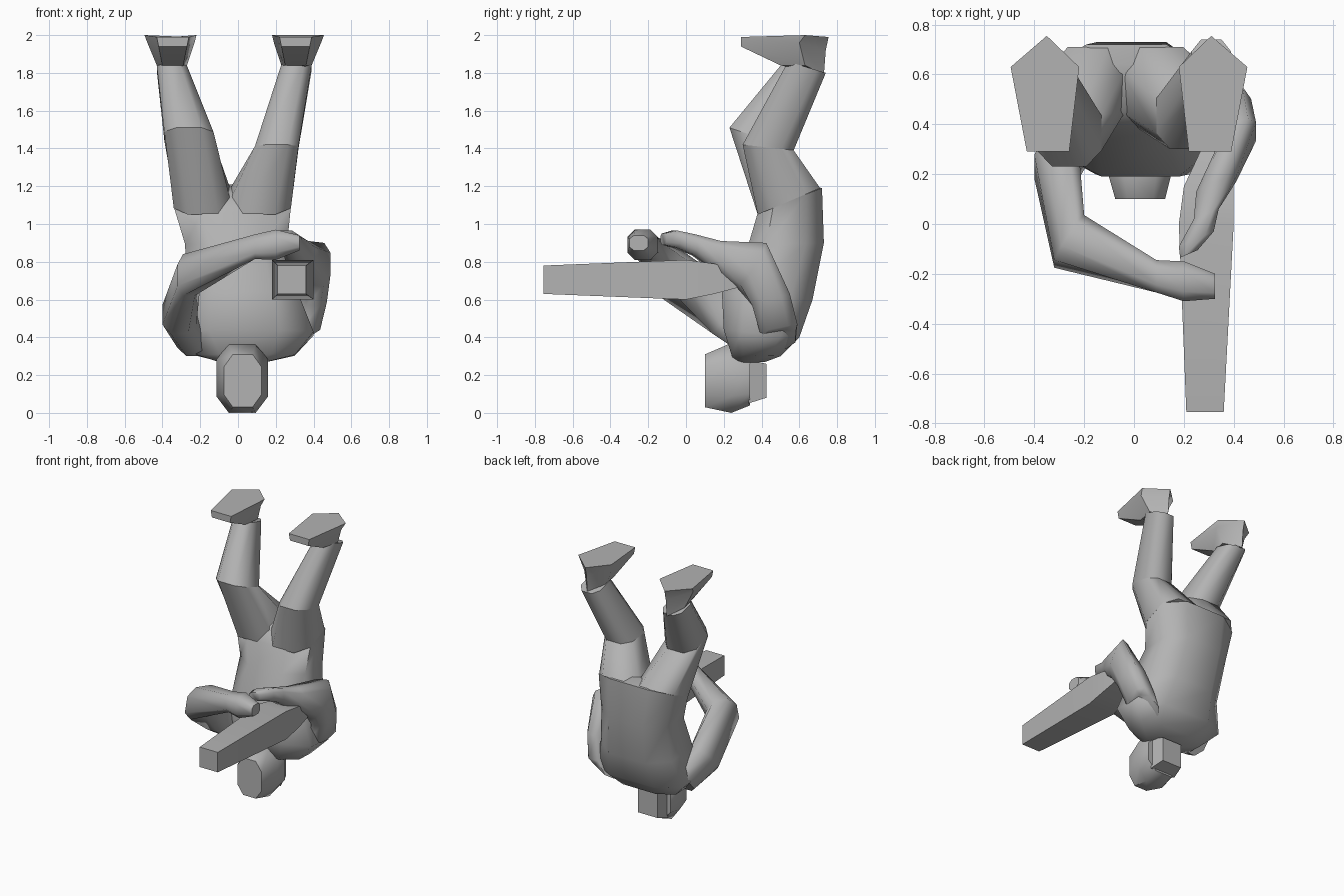
import bpy, bmesh, math
from mathutils import Vector

if "Cube" in bpy.data.objects:
    bpy.data.objects.remove(bpy.data.objects["Cube"])

grey = bpy.data.materials.new("plain_grey")
grey.diffuse_color = (0.45, 0.45, 0.45, 1)
grey.use_nodes = True
grey.node_tree.nodes["Principled BSDF"].inputs["Base Color"].default_value = grey.diffuse_color

K = 0.52
OCT = [(1, -K), (1, K), (K, 1), (-K, 1), (-1, K), (-1, -K), (-K, -1), (K, -1)]
QUAD = [(1, -1), (1, 1), (-1, 1), (-1, -1)]


def loft(name, rings, angle=60):
    """Skin a list of point rings into one closed, capped mesh."""
    bm = bmesh.new()
    loops = [[bm.verts.new(p) for p in r] for r in rings]
    n = len(loops[0])
    for a, b in zip(loops, loops[1:]):
        for i in range(n):
            j = (i + 1) % n
            bm.faces.new((a[i], a[j], b[j], b[i]))
    bm.faces.new(loops[0][::-1])
    bm.faces.new(loops[-1])
    bmesh.ops.recalc_face_normals(bm, faces=bm.faces[:])
    me = bpy.data.meshes.new(name)
    bm.to_mesh(me)
    bm.free()
    me.materials.append(grey)
    ob = bpy.data.objects.new(name, me)
    bpy.context.collection.objects.link(ob)
    bpy.ops.object.select_all(action='DESELECT')
    ob.select_set(True)
    bpy.context.view_layer.objects.active = ob
    bpy.ops.object.shade_smooth_by_angle(angle=math.radians(angle))
    return ob


def ring(c, u, v, shape=OCT):
    c, u, v = Vector(c), Vector(u), Vector(v)
    return [c + u * a + v * b for a, b in shape]


def level(x0, x1, yf, yb, zf, zb):
    """Roughly horizontal section, tilted from front height to back height."""
    return ring(((x0 + x1) / 2, (yf + yb) / 2, (zf + zb) / 2),
                ((x1 - x0) / 2, 0, 0), (0, (yb - yf) / 2, (zb - zf) / 2))


def upright(y, x0, x1, z0, z1, shape=OCT):
    """Section facing forward."""
    return ring(((x0 + x1) / 2, y, (z0 + z1) / 2),
                ((x1 - x0) / 2, 0, 0), (0, 0, (z1 - z0) / 2), shape)


# Torso, shoulders at the bottom and hips on top
loft("torso", [
    level(-.08, .12, .26, .42, .26, .27),
    level(-.22, .30, .24, .50, .31, .30),
    level(-.33, .40, .20, .60, .44, .40),
    level(-.27, .32, .19, .67, .64, .60),
    level(-.28, .26, .33, .73, .89, .90),
    level(-.34, .28, .38, .72, 1.06, 1.19),
    level(-.17, .10, .45, .64, 1.16, 1.21)])

# Head, crown down
loft("head", [
    upright(.10, -.075, .125, .03, .31),
    upright(.24, -.115, .16, 0, .37),
    upright(.34, -.11, .155, .04, .30)], 50)
loft("back_of_head", [
    upright(.33, -.08, .125, .05, .28, QUAD),
    upright(.425, -.06, .10, .08, .26, QUAD)], 30)

# Legs: hip, knee and ankle sections for each side
legs = {
    "left": (level(-.34, -.03, .38, .71, 1.05, 1.19),
             level(-.39, -.13, .23, .50, 1.51, 1.42),
             level(-.43, -.27, .51, .71, 1.85, 1.80)),
    "right": (level(-.06, .28, .38, .71, 1.05, 1.19),
              level(.09, .32, .30, .57, 1.42, 1.39),
              level(.23, .39, .54, .74, 1.86, 1.80))}
for side, (hip, knee, ankle) in legs.items():
    loft(side + "_thigh", [hip, knee])
    loft(side + "_shin", [knee, ankle])

# Feet: ankle, instep and sole outlines, soles pointing up
ankle = [(-.40, .50, 1.84), (-.29, .50, 1.84), (-.27, .62, 1.84),
         (-.35, .73, 1.79), (-.43, .63, 1.84)]
instep = [(-.42, .29, 1.94), (-.27, .29, 1.94), (-.23, .60, 1.96),
          (-.35, .74, 1.92), (-.48, .60, 1.96)]
sole = [(-.43, .29, 1.99), (-.26, .29, 1.99), (-.22, .63, 2.0),
        (-.35, .755, 1.99), (-.495, .63, 2.0)]
for side, s, dx in (("left", 1, 0), ("right", -1, -.04)):
    loft(side + "_foot", [[(s * x + dx, y, z) for x, y, z in r]
                          for r in (ankle, instep, sole)], 50)

# Left arm reaching across the front
loft("left_arm", [
    ring((-.22, .40, .39), (.10, 0, 0), (0, .08, .09)),
    ring((-.31, .23, .52), (.09, 0, 0), (0, .09, .10)),
    ring((-.26, -.07, .73), (.06, .09, 0), (0, .03, .11)),
    ring((.09, -.21, .88), (0, .065, 0), (0, 0, .065)),
    ring((.20, -.23, .89), (0, .08, 0), (0, 0, .08)),
    ring((.325, -.25, .90), (0, .05, 0), (0, 0, .04))])

# Right arm bent forward over the beam
loft("right_arm", [
    ring((.31, .48, .38), (.08, 0, .05), (0, .10, .02)),
    ring((.36, .49, .45), (.075, 0, 0), (0, .10, .02)),
    ring((.40, .45, .60), (.07, 0, 0), (0, .10, .03)),
    ring((.42, .34, .79), (.07, .03, 0), (0, .07, .11)),
    ring((.33, .15, .84), (.08, .03, 0), (0, .02, .07)),
    ring((.29, .04, .89), (.05, .02, 0), (0, 0, .055)),
    ring((.25, -.06, .92), (.07, .03, 0), (0, 0, .045)),
    ring((.22, -.12, .92), (.035, .015, 0), (0, 0, .03))])

# Tapered square beam held at the front
loft("held_beam", [
    upright(-.755, .21, .36, .63, .78, QUAD),
    upright(0, .18, .40, .60, .81, QUAD),
    upright(.15, .20, .40, .63, .79, QUAD),
    upright(.30, .27, .39, .67, .74, QUAD)], 40)
